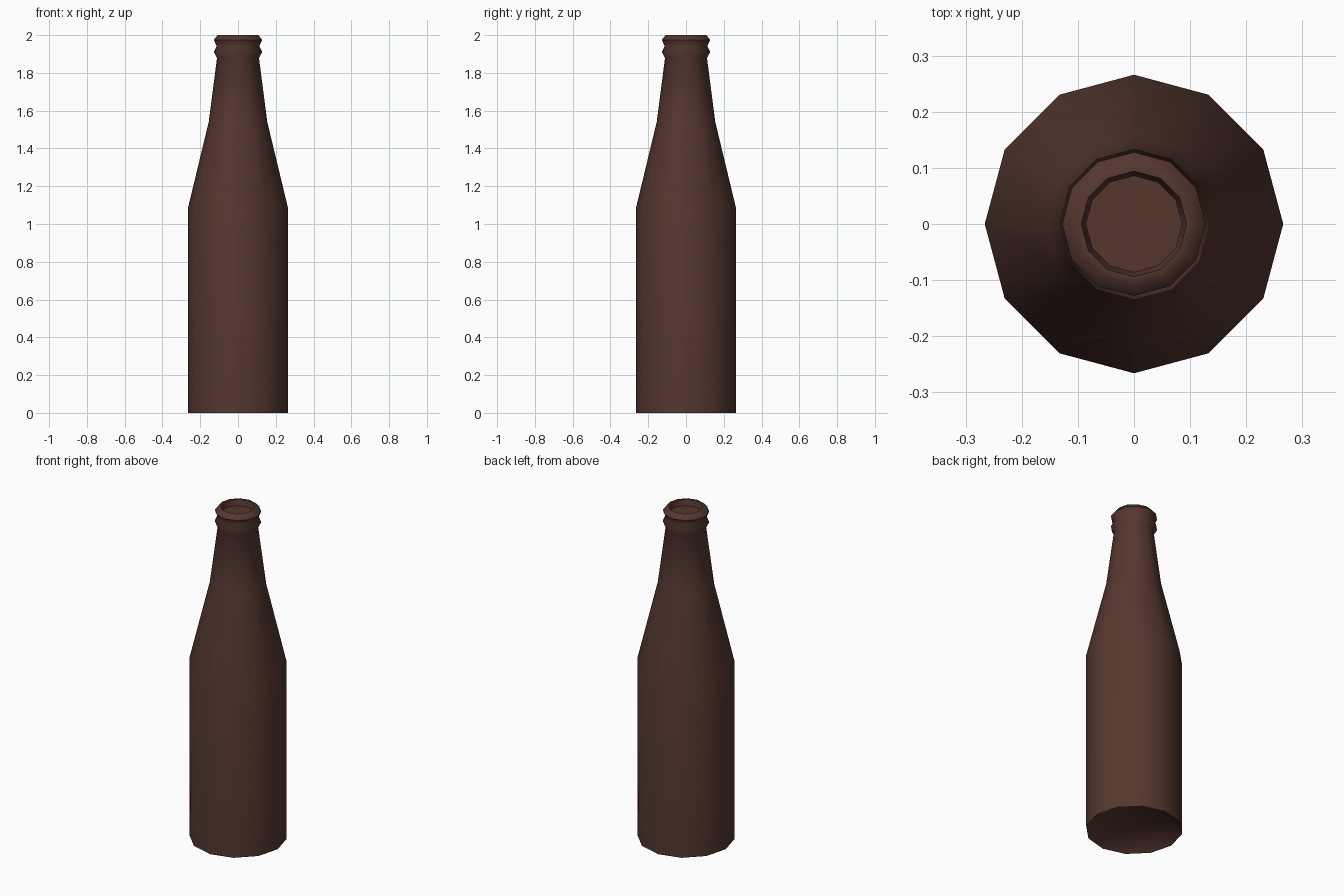
import bpy, bmesh, math

if "Cube" in bpy.data.objects:
    bpy.data.objects.remove(bpy.data.objects["Cube"])

SIDES = 12

glass = bpy.data.materials.new("dark_brown_glass")
glass.diffuse_color = (0.09, 0.038, 0.028, 1)
glass.use_nodes = True
glass.node_tree.nodes["Principled BSDF"].inputs["Base Color"].default_value = glass.diffuse_color

# Profile (radius, height): sunken base, body, shoulder, neck, ribbed lip, shallow mouth
profile = [
    (0.20, 0.05), (0.266, 0.0), (0.266, 1.08), (0.155, 1.54),
    (0.111, 1.88), (0.128, 1.91), (0.113, 1.943), (0.128, 1.975),
    (0.108, 2.0), (0.094, 2.0), (0.086, 1.965),
]

# Revolve the profile
bm = bmesh.new()
rings = []
for r, z in profile:
    rings.append([bm.verts.new((r * math.cos(2 * math.pi * i / SIDES),
                                r * math.sin(2 * math.pi * i / SIDES), z))
                  for i in range(SIDES)])
for a, b in zip(rings, rings[1:]):
    for i in range(SIDES):
        j = (i + 1) % SIDES
        bm.faces.new((a[i], a[j], b[j], b[i]))

# Base and mouth floors
bm.faces.new(rings[0][::-1])
bm.faces.new(rings[-1])
bmesh.ops.recalc_face_normals(bm, faces=bm.faces)

mesh = bpy.data.meshes.new("bottle")
bm.to_mesh(mesh)
bm.free()
mesh.materials.append(glass)
bottle = bpy.data.objects.new("bottle", mesh)
bpy.context.collection.objects.link(bottle)

# Smooth round the sides, crisp at the rims
bpy.context.view_layer.objects.active = bottle
bottle.select_set(True)
bpy.ops.object.shade_smooth_by_angle(angle=math.radians(62))
